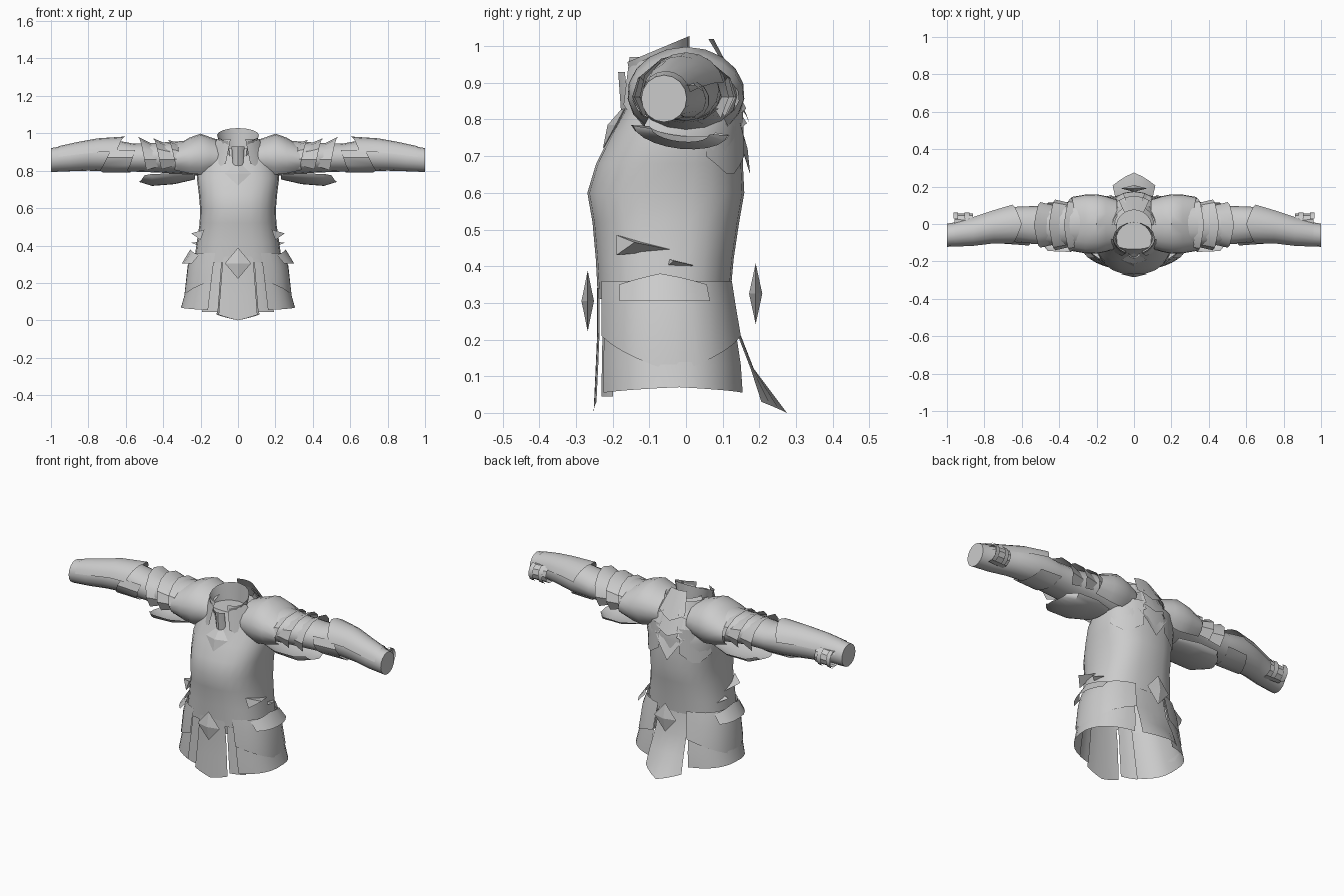
import bpy, bmesh, math
from mathutils import Vector

cube = bpy.data.objects.get("Cube")
if cube:
    bpy.data.objects.remove(cube, do_unlink=True)

steel = bpy.data.materials.new("grey_steel")
steel.use_nodes = True
grey = (0.6, 0.6, 0.6, 1)
steel.diffuse_color = grey
steel.node_tree.nodes["Principled BSDF"].inputs["Base Color"].default_value = grey


def finish(name, bm, angle=35):
    mesh = bpy.data.meshes.new(name)
    bm.to_mesh(mesh)
    bm.free()
    mesh.materials.append(steel)
    ob = bpy.data.objects.new(name, mesh)
    bpy.context.collection.objects.link(ob)
    bpy.ops.object.select_all(action='DESELECT')
    ob.select_set(True)
    bpy.context.view_layer.objects.active = ob
    bpy.ops.object.shade_smooth_by_angle(angle=math.radians(angle))
    return ob


def loft(name, rings, place, arc=(0, 360), n=16, tip=0, tip_first=0, caps=(), flip=False):
    """Skin rings along an axis; tips pull the middle of an end ring into a point."""
    bm = bmesh.new()
    closed = arc[1] - arc[0] == 360
    rows = []
    for k, ring in enumerate(rings):
        row = []
        for j in range(n if closed else n + 1):
            t = j / n
            a = math.radians(arc[0] + (arc[1] - arc[0]) * t)
            pull = (1 - abs(2 * t - 1)) * (tip if k == len(rings) - 1 else tip_first if k == 0 else 0)
            row.append(bm.verts.new(place(ring, a, pull)))
        rows.append(row)
    for lo, hi in zip(rows, rows[1:]):
        for j in range(n):
            q = (j + 1) % len(lo)
            f = bm.faces.new((lo[j], lo[q], hi[q], hi[j]))
            if flip:
                f.normal_flip()
    for c in caps:
        bm.faces.new(rows[c] if (c == -1) != flip else rows[c][::-1])
    return finish(name, bm)


def upright(e=1.0, tilt=0.0, flare=0.0):
    """Horizontal rings; e below 1 squares the outline, tilt raises the back, flare kicks tips out."""
    def place(ring, a, pull):
        z, cy, rx, ry = ring
        c, s = (math.copysign(abs(v) ** e, v) for v in (math.cos(a), math.sin(a)))
        return (rx * c, cy + ry * s - flare * pull, z + pull + tilt * ry * s)
    return place


def sideways(s, slant=0.0):
    def place(ring, a, pull):
        x, cy, cz, ry, rz = ring
        y = ry * math.cos(a)
        return (s * (x + pull), cy + y, cz + rz * math.sin(a) - slant * y)
    return place


def span(s, front, back):
    """Arc around one side, given degrees towards the front and the back."""
    return (-front, back) if s > 0 else (180 - back, 180 + front)


def hull(name, points):
    bm = bmesh.new()
    for p in points:
        bm.verts.new(p)
    bmesh.ops.convex_hull(bm, input=bm.verts)
    return finish(name, bm, 10)


def diamond(name, y, z, w, h, d, lean=0.0):
    c = Vector((0, y, z))
    hull(name, [c + Vector(v) * s for v in ((w, 0, 0), (0, d, 0), (0, lean, h)) for s in (1, -1)])


# Body: waist to shoulders
loft("torso", [(.31, -.06, .236, .18), (.42, -.058, .22, .188), (.52, -.055, .205, .2),
               (.6, -.055, .203, .214), (.68, -.045, .21, .2), (.76, -.025, .22, .18),
               (.84, -.005, .205, .155), (.92, -.015, .15, .12)],
     upright(.8), n=24, caps=(-1,))

# Tilted neck collar, open at the front
loft("collar", [(.88, -.07, .085, .08), (.99, -.08, .112, .09)], upright(tilt=.42), arc=(-62, 242), n=14)
loft("collar_throat_plate", [(.84, -.075, .05, .1), (.93, -.085, .06, .1)], upright(),
     arc=(-125, -55), n=4, tip_first=-.05)

# Layered mantle plates around the back of the neck
for i, (top, low, r) in enumerate([(.98, .91, .155), (.97, .83, .178), (.9, .79, .18)]):
    for j, mid in enumerate((40, 90, 140)):
        middle = j == 1
        loft(f"mantle_plate_{i}_{j}",
             [(low, -.005, r, r), (top + .04 * (middle and i == 0), -.02, r - .06, r - .06)], upright(),
             arc=(mid - 32, mid + 32), n=4, tip_first=-.14 if i == 2 and middle else -.04)

# Pointed ornaments
diamond("chest_diamond", -.192, .785, .07, .065, .022, .035)
diamond("front_belt_diamond", -.268, .305, .07, .083, .017)
diamond("back_belt_diamond", .19, .325, .07, .083, .018)

# Skirt panels: centre front, centre back and both sides
square = upright(.85)
upper = [(.13, -.043, .288, .203), (.22, -.048, .268, .194), (.34, -.057, .24, .185)]
side_skirt = [(.055, -.04, .305, .205)] + upper
loft("front_skirt_panel", [(.03, -.013, .31, .239)] + upper, square, arc=(-106, -74), n=6, tip_first=-.03)
loft("back_skirt_panel", [(.03, -.01, .31, .225), (.12, -.02, .292, .205)] + upper[1:],
     upright(.85, flare=2), arc=(72, 108), n=6, tip_first=-.03)
for s in (-1, 1):
    loft("side_skirt_panel", side_skirt, square, arc=span(s, 62, 70), n=14, tip_first=.015)
    loft("skirt_lining", [(.045, -.02, .29, .22), (.34, -.055, .23, .178)], square,
         arc=span(s, 72, -52), n=3)
    # Hip plates pointing down, with a raised lip at the belt
    loft("hip_plate", [(.21, -.045, .29, .203), (.29, -.052, .27, .196), (.36, -.057, .245, .19)], square,
         arc=span(s, 64, 72), n=10, tip_first=-.1)
    loft("hip_lip", [(.305, -.05, .3, .198), (.35, -.055, .255, .192)], square,
         arc=span(s, 38, 32), n=6, tip=.03)
    # Waist spikes
    for y, z, k in ((-.19, .46, 1), (-.06, .41, .55)):
        hull("waist_spike", [(s * .18, y, z + .025 * k), (s * .2, y, z - .03 * k),
                             (s * .25, y + .05 * k, z + .005), (s * .215, y + .15 * k, z - .015 * k)])
    # Shoulder blade and upper chest plates
    loft("shoulder_blade_plate", [(.7, -.04, .222, .205), (.84, -.01, .21, .17)], upright(.9),
         arc=span(s, -25, 75), n=5, tip_first=-.06)
    loft("front_mantle_plate", [(.84, -.02, .19, .16), (.97, -.06, .115, .1)], upright(),
         arc=span(s, 70, -14), n=4, tip_first=-.05)

# Sleeves and armour on each arm
for s in (-1, 1):
    side = sideways(s)
    f = s < 0
    loft("sleeve", [(.15, 0, .865, .14, .1), (.28, 0, .87, .125, .09), (.42, -.01, .87, .105, .08),
                    (.56, -.005, .87, .1, .075), (.68, 0, .882, .09, .086), (.8, -.025, .88, .08, .08),
                    (.9, -.05, .867, .068, .07), (1.0, -.06, .857, .062, .064)],
         side, n=16, caps=(-1,), flip=f)
    loft("shoulder_dome", [(.09, 0, .865, .13, .095), (.15, 0, .87, .15, .11), (.2, 0, .87, .16, .128),
                           (.26, 0, .865, .158, .112), (.34, 0, .86, .145, .08)],
         side, arc=(-45, 225), n=14, flip=f, tip=-.02)
    # Overlapping flared bands, each rising to a point
    for i, (x, r) in enumerate([(.25, .142), (.33, .136), (.41, .122)]):
        loft(f"arm_band_{i}", [(x, -.005, .865, r - .02, .065), (x + .08, -.005, .868, r, .098 + .008 * i)],
             side, arc=(-35, 215), n=8, tip=.045, tip_first=.02, flip=f)
    # Hanging leaf-shaped guard below the upper arm
    loft("underarm_guard", [(.23, -.01, .775, .09, .02), (.34, -.015, .775, .135, .045),
                            (.46, -.015, .775, .13, .055), (.5, -.015, .77, .08, .03)],
         sideways(s, .1), arc=(185, 355), n=10, tip=.03, flip=f)
    # Forearm plate with a point over the elbow
    loft("forearm_plate", [(.65, 0, .883, .105, .1), (.75, -.015, .883, .09, .09),
                           (.86, -.04, .873, .078, .08), (.96, -.055, .862, .067, .069)],
         side, arc=(10, 170), n=8, tip_first=-.05, flip=f)
    loft("elbow_guard", [(.55, -.005, .87, .11, .08), (.68, -.005, .87, .1, .08)],
         side, arc=(150, 330), n=6, tip=.06, tip_first=.04, flip=f)
    # Wrist ring and straps on the back of the cuff
    loft("wrist_ring", [(.86, .005, .855, .05, .05), (.96, .01, .85, .045, .045)], side, n=10, flip=f)
    for x in (.88, .94):
        loft("wrist_strap", [(x, .008, .852, .054, .054), (x + .025, .01, .852, .054, .054)], side,
             arc=(-70, 70), n=5, flip=f)
